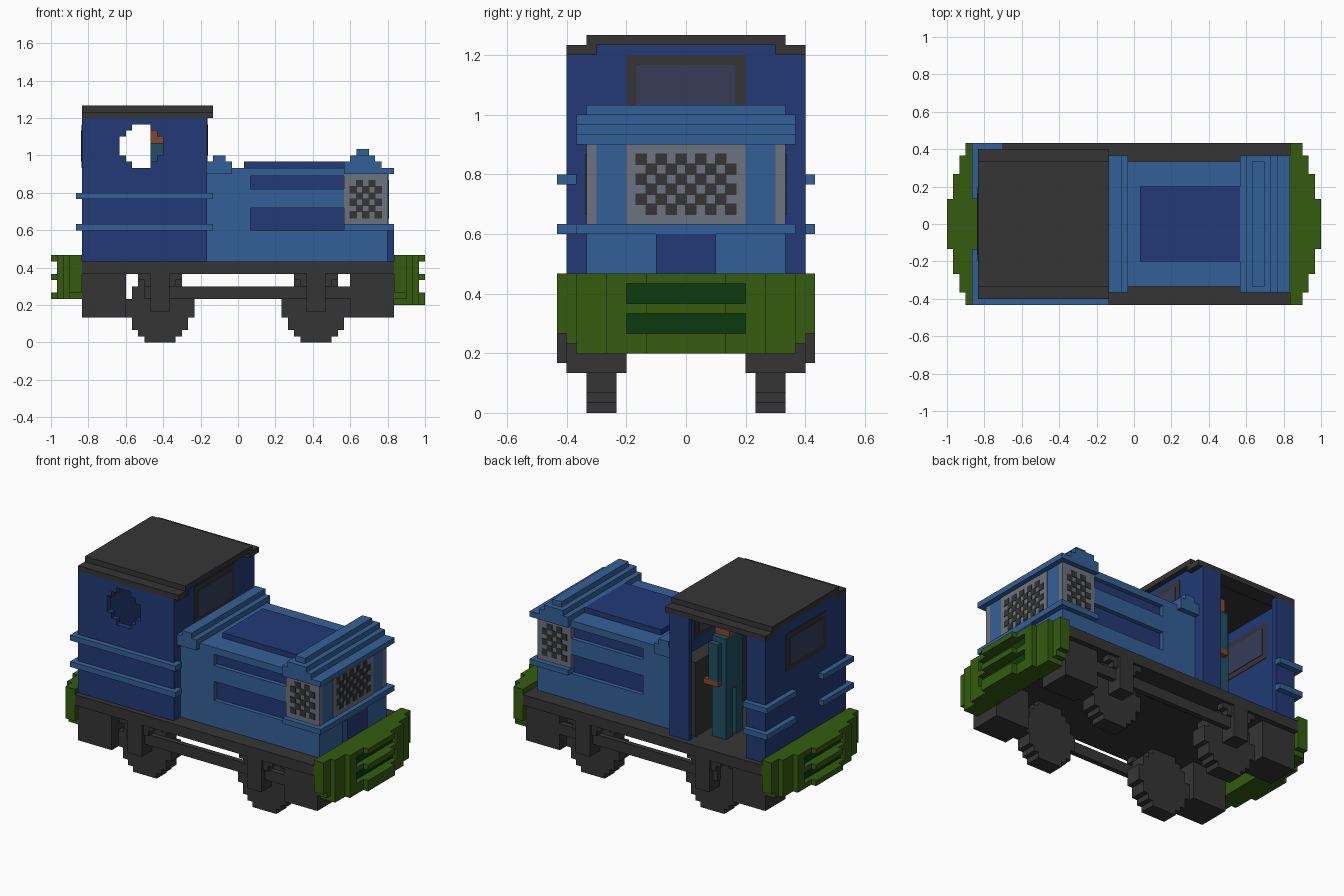
import bpy
import bmesh
from mathutils import Matrix, Vector

cube = bpy.data.objects.get("Cube")
if cube:
    bpy.data.objects.remove(cube, do_unlink=True)

UNIT = 1 / 30  # one block of the grid


def material(name, hexcode):
    """Flat material from an sRGB hex code, stored as linear values."""
    channels = [int(hexcode[i:i + 2], 16) / 255 for i in (0, 2, 4)]
    linear = [c / 12.92 if c < 0.04 else ((c + 0.055) / 1.055) ** 2.4 for c in channels]
    mat = bpy.data.materials.new(name)
    mat.use_nodes = True
    mat.diffuse_color = (*linear, 1)
    mat.node_tree.nodes["Principled BSDF"].inputs["Base Color"].default_value = (*linear, 1)
    return mat


dark_blue = material("dark blue paint", "223a76")
light_blue = material("light blue paint", "346097")
charcoal = material("charcoal metal", "353535")
green = material("green paint", "345c0e")
deep_green = material("deep green paint", "0d3a10")
grey = material("grey grille metal", "6c7280")
glass = material("window glass", "363c58")
brown = material("brown skin", "85482a")
teal = material("teal cloth", "204f63")


def part(name, mat, boxes, mirror=False):
    """One object from boxes given as (x, x, y, y, z, z) in grid blocks."""
    boxes = list(boxes)
    if mirror:
        boxes += [(a, b, -d, -c, e, f) for a, b, c, d, e, f in boxes]
    bm = bmesh.new()
    for box in boxes:
        low, high = Vector(box[0::2]) * UNIT, Vector(box[1::2]) * UNIT
        place = Matrix.Translation((low + high) / 2) @ Matrix.Diagonal((*(high - low), 1))
        bmesh.ops.create_cube(bm, size=1, matrix=place)
    mesh = bpy.data.meshes.new(name)
    bm.to_mesh(mesh)
    bm.free()
    mesh.materials.append(mat)
    obj = bpy.data.objects.new(name, mesh)
    bpy.context.collection.objects.link(obj)
    return obj


# Chassis
part("frame_deck", charcoal, [(-25, 25, -13, 13, 11, 13)])
part("frame_end_blocks", charcoal, [(-25, -18, 6, 12, 4, 11), (18, 25, 6, 12, 4, 11)], True)
part("side_bar", charcoal, [(-15, 18, 11, 12, 7, 9)], True)

# Wheels as stacked rows, with axle guards outside
half_widths = [2.5, 3.5, 4.5, 4.5, 5.5, 5.5]
half_widths += half_widths[-2::-1]
for label, x in (("rear", -12.5), ("front", 12.5)):
    part(label + "_wheels", charcoal,
         [(x - w, x + w, 7, 10, z, z + 1) for z, w in enumerate(half_widths)], True)
    part(label + "_axle_guards", charcoal,
         [(x - 1.5, x + 1.5, 10, 13, 5, 11), (x - 3.5, x + 3.5, 11, 12.5, 10, 11),
          (x - 2.5, x + 2.5, 11, 12.5, 9, 10)], True)

# Curved bumpers with two slots each
slots = [(8, 10), (11, 13)]
for label, side, bottom in (("front", 1, 6), ("rear", -1, 7)):
    def along(a, b):
        return min(side * a, side * b), max(side * a, side * b)

    bands = [(bottom, slots[0][0]), (slots[0][1], slots[1][0]), (slots[1][1], 14)]
    boxes = [(*along(25, 27), -11, 11, bottom, 14), (*along(27, 28), -11, 11, bottom, 14)]
    for y in (11, -12):
        boxes.append((*along(25, 27), y, y + 1, 7, 14))
    for y in (12, -13):
        boxes.append((*along(25, 27), y, y + 1, 8, 14))
    for low, high in bands:
        boxes.append((*along(28, 29), -8, 8, low, high))
        boxes.append((*along(29, 30), -4, 4, low, high))
    for low, high in slots:
        for y in (-8, 6):
            boxes.append((*along(28, 29), y, y + 2, low, high))
    part(label + "_bumper", green, boxes)
    part(label + "_bumper_slots", deep_green,
         [(*along(28, 28.1), -6, 6, low, high) for low, high in slots])

# Hood: core, side skin around the vents, vent plates
vents = [(18, 21.6), (24.6, 26.7)]
part("hood_core", light_blue, [(-5, 24, -9, 9, 13, 28)])
part("hood_sides", light_blue,
     [(-5, 2, 9, 10, 13, 28), (17, 24, 9, 10, 13, 19), (17, 24, 9, 10, 27, 28),
      (2, 17, 9, 10, 13, vents[0][0]), (2, 17, 9, 10, vents[0][1], vents[1][0]),
      (2, 17, 9, 10, vents[1][1], 28)], True)
part("hood_vents", dark_blue, [(2, 17, 9, 9.2, low, high) for low, high in vents], True)
part("hood_top_hatch", dark_blue, [(1, 17, -6, 6, 28, 29)])
part("nose_panel", dark_blue, [(24, 25, -3, 3, 13, 18)])
part("hood_lower_band", light_blue, [(17, 25, -11, 11, 18, 19)])
part("hood_front_ridge", light_blue,
     [(17, 25, -11, 11, 27, 28), (17, 23, -11, 11, 28, 29),
      (18, 22, -11, 11, 29, 30), (19, 21, -10, 10, 30, 31)])
part("hood_rear_ridge", light_blue, [(-5, -1, -11, 11, 27, 29), (-4, -2, -11, 11, 29, 30)])

# Grilles with a checkered pattern of holes
part("side_grilles", grey, [(17, 24, 9, 10, 19, 27)], True)
part("front_grille", grey, [(24, 24.1, -6, 6, 19, 27)])
grow = 0.08
part("side_grille_holes", charcoal,
     [(x - grow, x + 1 + grow, 10, 10.1, z - grow, z + 1 + grow)
      for x in range(18, 23) for z in range(20, 26) if (x + z) % 2 == 0], True)
part("front_grille_holes", charcoal,
     [(24.1, 24.2, y - grow, y + 1 + grow, z - grow, z + 1 + grow)
      for y in range(-5, 5) for z in range(20, 26) if (y + z) % 2 == 0])

# Cab: end walls, doorway side, porthole side
part("cab_end_walls", dark_blue,
     [box for x in (-25, -6) for box in
      ((x, x + 1, -11, 11, 13, 36), (x, x + 1, -9, 9, 36, 37))])
part("cab_doorway_side", dark_blue, [(-25, -21, 11, 12, 13, 36), (-9, -5, 11, 12, 13, 36)])
wall = [(-25, -5, -12, -11, 13, 28), (-25, -5, -12, -11, 35, 36)]
for row, w in enumerate([1.5, 2.5, 3.5, 3.5, 3.5, 2.5, 1.5]):
    z = 28 + row
    wall += [(-25, -15.5 - w, -12, -11, z, z + 1), (-15.5 + w, -5, -12, -11, z, z + 1)]
part("cab_porthole_side", dark_blue, wall)
part("roof", charcoal, [(-25, -4, -10, 10, 37, 38), (-25, -4, 9, 12, 36, 37),
                        (-25, -4, -12, -9, 36, 37)])

# Cab windows, showing inside and outside
for label, x, top in (("rear", -25, 35), ("front", -6, 36)):
    part(label + "_window_frame", charcoal, [(x - 0.1, x + 1.1, -6, 6, top - 7, top)])
    part(label + "_window_glass", glass, [(x - 0.2, x + 1.2, -5, 5, top - 6, top - 1)])

# Cab rails wrapping round the corners
rails = []
for z in (18, 23):
    rails += [(-26, -4, -13, -12, z, z + 1), (-26, -25, -12, -4, z, z + 1),
              (-5, -4, -12, -11, z, z + 1),
              (-26, -21, 12, 13, z, z + 1), (-26, -25, 4, 12, z, z + 1)]
part("cab_rails", light_blue, rails)

# Cab interior and driver
part("control_cabinet", charcoal, [(-9, -6, -8, 10, 13, 27)])
part("driver_body", teal, [(-14, -11, 3, 8, 22, 32), (-14, -11, 3, 5, 13, 22),
                           (-14, -11, 6, 8, 13, 22), (-13, -11, 8, 9, 24, 31)])
part("driver_head", brown, [(-14, -11, 4, 7, 32, 35)])
part("driver_hands", brown, [(-13, -10, 8, 9, 23, 24), (-13, -10, 2, 3, 23, 24)])
